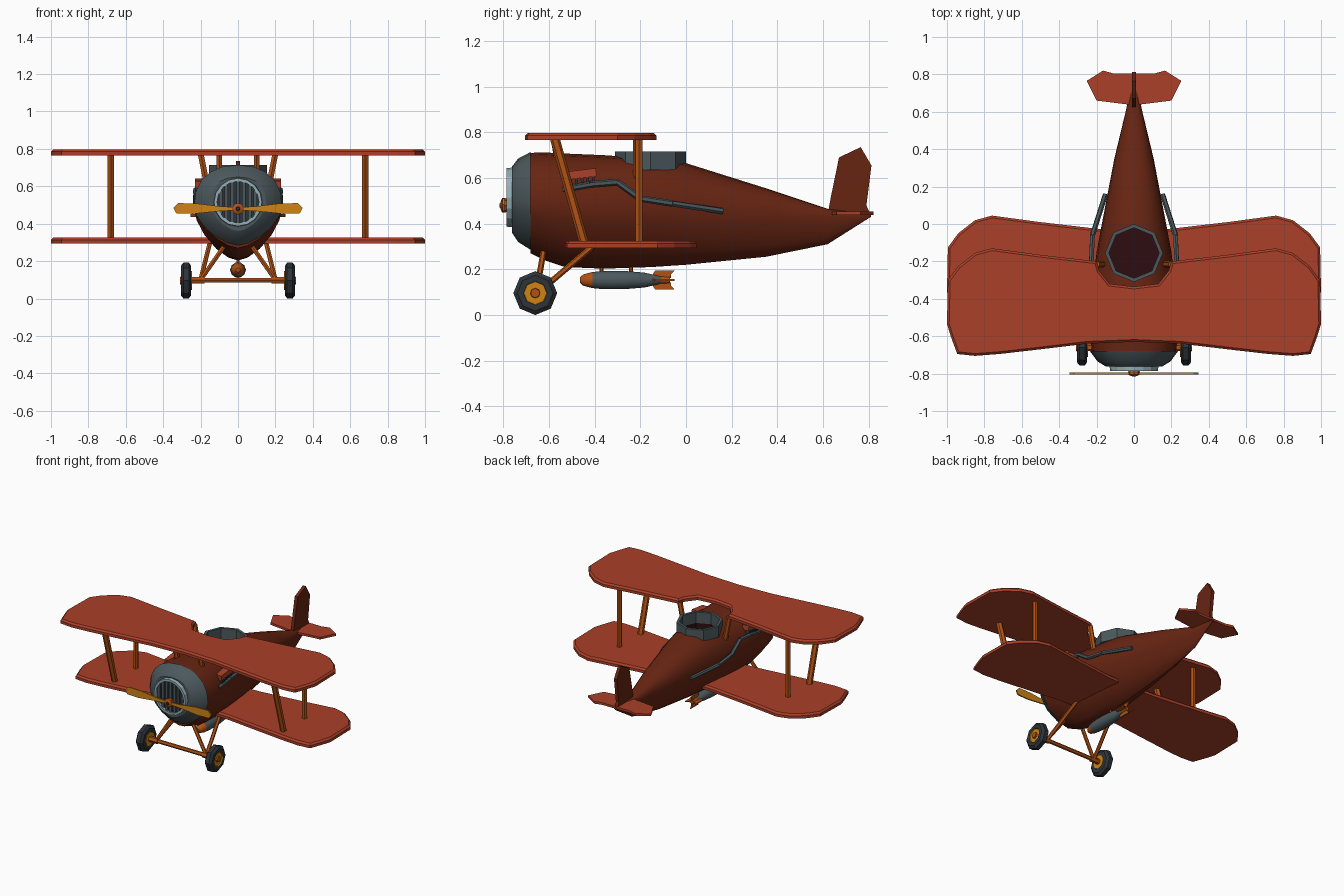
import bpy, bmesh, math
from mathutils import Vector, Matrix

if "Cube" in bpy.data.objects:
    bpy.data.objects.remove(bpy.data.objects["Cube"])


def colour(name, r, g, b):
    m = bpy.data.materials.new(name)
    m.diffuse_color = (r, g, b, 1)
    m.use_nodes = True
    m.node_tree.nodes["Principled BSDF"].inputs["Base Color"].default_value = m.diffuse_color
    return m


RED = colour("wing red", 0.40, 0.050, 0.021)
BROWN = colour("fuselage brown red", 0.135, 0.018, 0.006)
ORANGE = colour("strut orange", 0.44, 0.085, 0.007)
YELLOW = colour("propeller amber", 0.62, 0.23, 0.008)
GREY = colour("cowl grey", 0.072, 0.098, 0.108)
DARK = colour("tyre dark grey", 0.026, 0.034, 0.042)
LIGHT = colour("ring light grey", 0.30, 0.43, 0.48)
MAROON = colour("cockpit maroon", 0.026, 0.004, 0.005)


def finish(bm, name, mats, smooth=0):
    bmesh.ops.recalc_face_normals(bm, faces=bm.faces)
    me = bpy.data.meshes.new(name)
    bm.to_mesh(me)
    bm.free()
    for m in mats:
        me.materials.append(m)
    if smooth:
        me.shade_smooth()
        me.set_sharp_from_angle(angle=math.radians(smooth))
    ob = bpy.data.objects.new(name, me)
    bpy.context.collection.objects.link(ob)
    return ob


def loft(name, rings, mats, bands=None, caps=True, closed=False, smooth=0):
    """Join rings of points; bands gives a material index per band."""
    bm = bmesh.new()
    vs = [[bm.verts.new(p) for p in r] for r in rings]
    n = len(rings[0])
    for i in range(len(vs) - (0 if closed else 1)):
        a, b = vs[i], vs[(i + 1) % len(vs)]
        for k in range(n):
            f = bm.faces.new((a[k], a[(k + 1) % n], b[(k + 1) % n], b[k]))
            f.material_index = bands[i] if bands else 0
    if caps and not closed:
        bm.faces.new(vs[0]).material_index = bands[0] if bands else 0
        bm.faces.new(vs[-1]).material_index = bands[-1] if bands else 0
    return finish(bm, name, mats, smooth)


def lathe(name, profile, centre, axis, n, mats, phase=0, **kw):
    """Turn (distance along axis, radius) pairs about the axis."""
    q = Vector((0, 0, 1)).rotation_difference(Vector(axis))
    rings = [[Vector(centre) + q @ Vector((r * math.cos(a), r * math.sin(a), t))
              for a in (phase + math.tau * k / n for k in range(n))] for t, r in profile]
    return loft(name, rings, mats, **kw)


def rod(name, p, q, r, mat, n=6):
    d = Vector(q) - Vector(p)
    return lathe(name, [(0, r), (d.length, r)], p, d.normalized(), n, [mat],
                 phase=math.pi / n)


def plate(name, outline, to3d, thick, mat, bevel=0):
    """Extrude a flat outline; optionally chamfer its upper rim."""
    bm = bmesh.new()
    base = bm.faces.new([bm.verts.new(to3d(u, v)) for u, v in outline])
    base.normal_update()
    top = bmesh.ops.extrude_face_region(bm, geom=[base], use_keep_orig=True)["geom"]
    bmesh.ops.translate(bm, vec=thick, verts=[g for g in top if isinstance(g, bmesh.types.BMVert)])
    if bevel:
        edges = [g for g in top if isinstance(g, bmesh.types.BMEdge)]
        bmesh.ops.bevel(bm, geom=edges, offset=bevel, segments=1, affect='EDGES')
    return finish(bm, name, [mat])


def box(name, centre, size, mat, rot=0):
    bm = bmesh.new()
    bmesh.ops.create_cube(bm, size=1, matrix=Matrix.Translation(centre)
                          @ Matrix.Rotation(rot, 4, 'X') @ Matrix.Diagonal((*size, 1)))
    return finish(bm, name, [mat])


def mirrored(half):
    return half + [(-x, y) for x, y in reversed(half) if x > 0]


# Fuselage: round back, V-shaped belly; section = y, half width, bottom, middle, top
def section(y, w, lo, mid, hi, n=20):
    ring = []
    for k in range(n):
        a = math.tau * k / n
        c, s = math.cos(a), math.sin(a)
        e, h = (2 / 2.3, hi - mid) if s > 0 else (2 / 1.6, mid - lo)
        ring.append((math.copysign(abs(c) ** e, c) * w, y,
                     mid + math.copysign(abs(s) ** e, s) * h))
    return ring


stations = [(-.68, .225, .27, .49, .71), (-.62, .232, .24, .49, .712), (-.53, .235, .21, .48, .707),
            (-.36, .225, .203, .47, .70), (-.15, .20, .21, .47, .685), (0, .172, .22, .46, .665),
            (.35, .105, .255, .45, .555), (.62, .04, .31, .43, .465), (.81, .006, .43, .437, .445)]
fuselage = loft("fuselage", [section(*s) for s in stations], [BROWN, MAROON], smooth=35)

# Cockpit opening and its rim
cutter = lathe("cockpit_cutter", [(0, .14), (.4, .14)], (0, -.155, .53), (0, 0, 1), 8, [MAROON])
cutter.hide_render = True
cut = fuselage.modifiers.new("cockpit", 'BOOLEAN')
cut.operation, cut.solver, cut.object = 'DIFFERENCE', 'EXACT', cutter
cut.material_mode = 'TRANSFER'
bpy.context.view_layer.update()
cut_mesh = bpy.data.meshes.new_from_object(
    fuselage.evaluated_get(bpy.context.evaluated_depsgraph_get()))
fuselage.modifiers.clear()
fuselage.data = cut_mesh
cut_mesh.set_sharp_from_angle(angle=math.radians(35))
bpy.data.objects.remove(cutter)
lathe("cockpit_rim", [(.635, .135), (.635, .155), (.715, .155), (.715, .135)],
      (0, -.155, 0), (0, 0, 1), 8, [GREY], closed=True)

# Cowl, intake ring and grille
loft("cowl", [section(-.762, .15, .36, .51, .65), section(-.735, .195, .32, .50, .685),
              section(-.68, .236, .285, .49, .714)], [GREY], smooth=25)
lathe("intake_ring", [(-.787, .112), (-.787, .128), (-.755, .131), (-.755, .112)],
      (0, 0, .515), (0, 1, 0), 16, [LIGHT], closed=True)
lathe("grille_back", [(-.768, .114), (-.755, .114)], (0, 0, .515), (0, 1, 0), 16, [DARK])
for i in range(-3, 4):
    x = i * .031
    box("grille_slat", (x, -.772, .515), (.018, .014, 2 * math.sqrt(.112 ** 2 - x * x)), GREY)

# Propeller and hub
blade = [(.015, .009), (.09, .012), (.22, .028), (.32, .03), (.345, .004),
         (.33, -.024), (.24, -.027), (.09, -.012), (.015, -.009)]
for s in (-1, 1):
    plate("propeller_blade", blade, lambda u, v: (s * u, -.804, .48 + v), (0, .009, 0), YELLOW)
lathe("propeller_hub", [(-.812, .016), (-.805, .032), (-.792, .032), (-.76, .018)],
      (0, 0, .48), (0, 1, 0), 8, [ORANGE])
lathe("hub_cap", [(-.816, .008), (-.81, .014)], (0, 0, .48), (0, 1, 0), 8, [DARK])

# Wings: shared tip outline, upper wing has a cutout ahead of the cockpit
tip = [(.25, -.64), (.5, -.67), (.72, -.695), (.85, -.705), (.945, -.695), (.98, -.6),
       (1, -.535), (.995, -.30), (.94, -.225), (.85, -.155), (.76, -.13), (.5, -.165), (.2, -.20)]
upper = mirrored([(0, -.63)] + tip + [(.185, -.25), (.13, -.32), (0, -.335)])
lower = mirrored([(0, -.63)] + tip + [(0, -.21)])
plate("upper_wing", upper, lambda u, v: (u, v, .766), (0, 0, .031), RED, .012)
plate("lower_wing", lower, lambda u, v: (u, v + .175, .294), (0, 0, .031), RED, .012)

# Tail
fin = [(.62, .44), (.635, .52), (.67, .69), (.765, .735), (.812, .655), (.79, .48), (.81, .435)]
plate("tail_fin", fin, lambda u, v: (-.012, u, v), (.024, 0, 0), BROWN)
stab = mirrored([(0, .635), (.04, .64), (.2, .66), (.253, .765), (.166, .82), (.11, .805), (0, .805)])
plate("tailplane", stab, lambda u, v: (u, v, .437), (0, 0, .016), RED)

for s in (-1, 1):
    # Wing struts
    rod("front_wing_strut", (s * .68, -.575, .775), (s * .68, -.445, .31), .021, ORANGE)
    rod("rear_wing_strut", (s * .68, -.205, .775), (s * .68, -.205, .31), .018, ORANGE)
    rod("front_centre_strut", (s * .10, -.575, .775), (s * .10, -.555, .66), .018, ORANGE)
    rod("rear_centre_strut", (s * .20, -.215, .775), (s * .165, -.215, .60), .018, ORANGE)
    # Landing gear
    rod("front_gear_strut", (s * .20, -.655, .10), (s * .06, -.62, .30), .013, ORANGE)
    rod("rear_gear_strut", (s * .20, -.645, .10), (s * .15, -.41, .30), .013, ORANGE)
    rod("axle_sleeve", (s * .18, -.66, .098), (s * .25, -.66, .098), .02, ORANGE)
    lathe("wheel", [(.25, .052), (.25, .078), (.263, .096), (.292, .096), (.306, .078),
                    (.306, .052), (.298, .05), (.298, .022), (.309, .02)],
          (0, -.66, .096), (s, 0, 0), 8, [DARK, YELLOW, ORANGE],
          bands=[0, 0, 0, 0, 0, 1, 1, 2])
    lathe("inner_hub", [(.247, .05), (.252, .05)], (0, -.66, .096), (s, 0, 0), 8, [YELLOW])
    # Exhaust pipe along the side
    path = [(.222, -.54, .55), (.228, -.42, .572), (.226, -.30, .582), (.228, -.20, .51),
            (.222, -.06, .488), (.152, .16, .455)]
    for a, b in zip(path, path[1:]):
        rod("exhaust_pipe", (s * a[0], *a[1:]), (s * b[0], *b[1:]), .014, GREY)
    # Engine vent hood with exhaust stubs
    box("vent_hood", (s * .205, -.455, .618), (.05, .125, .035), RED, .12)
    for i in range(5):
        box("vent_stub", (s * .212, -.505 + i * .025, .590), (.036, .012, .04), DARK, .12)
rod("axle", (-.25, -.66, .098), (.25, -.66, .098), .014, ORANGE)

# Bomb under the belly
lathe("bomb", [(-.465, .012), (-.45, .026), (-.41, .037), (-.36, .042), (-.27, .042),
               (-.18, .034), (-.11, .016), (-.07, .014)], (0, 0, .153), (0, 1, 0), 10,
      [GREY, ORANGE], bands=[1, 1, 0, 0, 0, 0, 1], smooth=40)
fin_shape = [(-.155, .01), (-.135, .042), (-.05, .042), (-.065, .025), (-.065, .01)]
for k in range(4):
    c, s = math.cos(k * math.pi / 2), math.sin(k * math.pi / 2)
    plate("bomb_fin", fin_shape, lambda u, v: (v * c + .004 * s, u, .153 + v * s - .004 * c),
          (-.008 * s, 0, .008 * c), ORANGE)
for y in (-.37, -.24):
    rod("bomb_hanger", (0, y, .18), (0, y, .23), .009, ORANGE)
